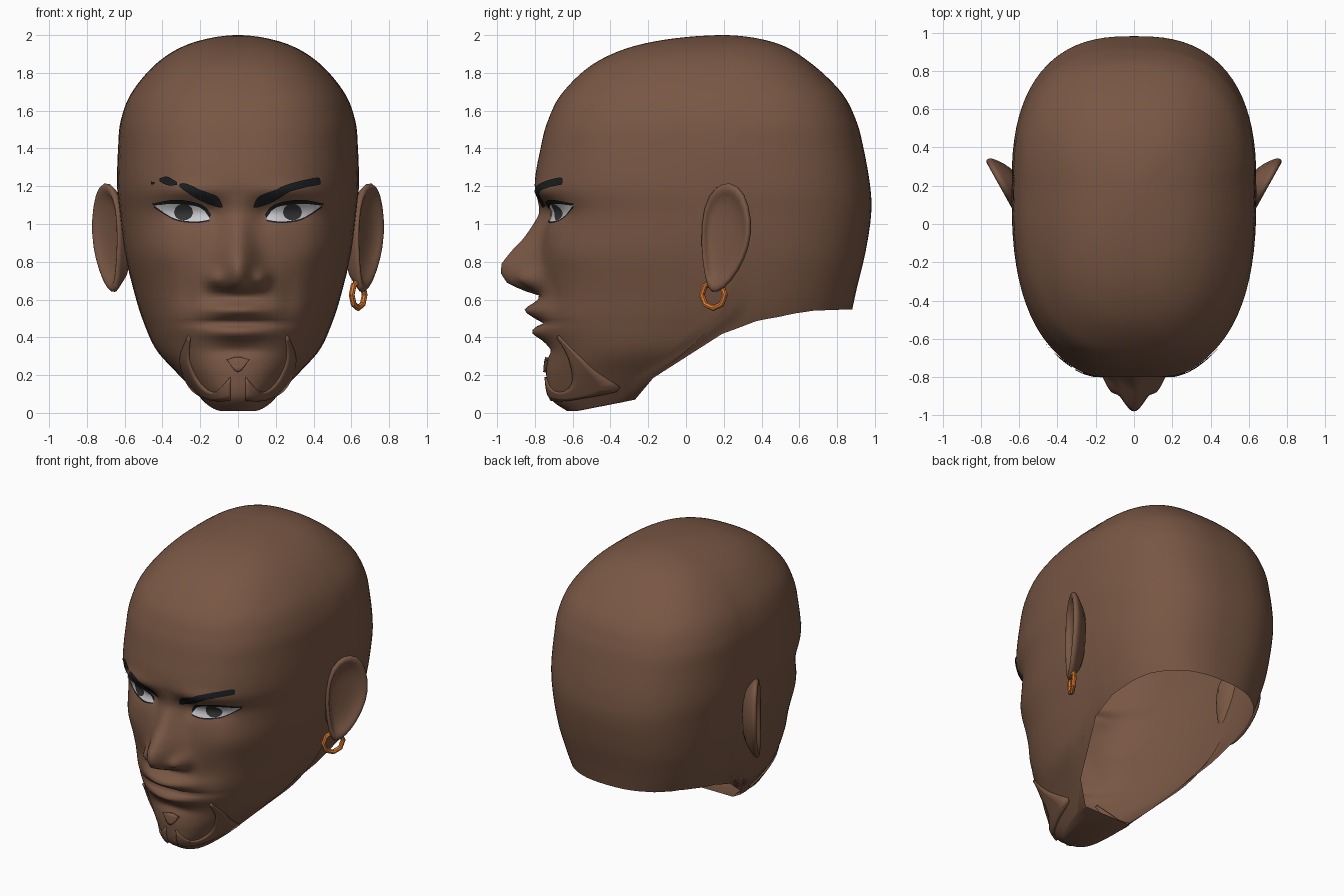
import bpy, bmesh, math
from mathutils import Vector
from mathutils.bvhtree import BVHTree

if "Cube" in bpy.data.objects:
    bpy.data.objects.remove(bpy.data.objects["Cube"], do_unlink=True)


def material(name, r, g, b):
    mat = bpy.data.materials.new(name)
    mat.use_nodes = True
    mat.diffuse_color = (r, g, b, 1)
    mat.node_tree.nodes["Principled BSDF"].inputs["Base Color"].default_value = (r, g, b, 1)
    return mat


SKIN = material("brown skin", 0.19, 0.095, 0.058)
HAIR = material("black hair", 0.012, 0.013, 0.015)
WHITE = material("eye white", 0.6, 0.6, 0.63)
IRIS = material("dark iris", 0.035, 0.035, 0.037)
ORANGE = material("orange metal", 0.72, 0.2, 0.035)


def add_object(name, bm, mat):
    mesh = bpy.data.meshes.new(name)
    bm.to_mesh(mesh)
    mesh.materials.append(mat)
    mesh.shade_smooth()
    obj = bpy.data.objects.new(name, mesh)
    bpy.context.collection.objects.link(obj)
    return obj


def spline(pts, s):
    """Smooth curve through points of any dimension, s counted in points."""
    last = len(pts) - 1
    i = min(max(int(s), 0), last - 1)
    t = s - i
    a, b, c, d = pts[max(i - 1, 0)], pts[i], pts[i + 1], pts[min(i + 2, last)]
    return [q + t / 2 * (r - p + t * (2 * p - 5 * q + 4 * r - u + t * (3 * (q - r) + u - p)))
            for p, q, r, u in zip(a, b, c, d)]


def lookup(table, v):
    """Piecewise linear value from a rising table."""
    for (a, fa), (b, fb) in zip(table, table[1:]):
        if v <= b:
            return fa + (fb - fa) * max(0, (v - a) / (b - a))
    return table[-1][1]


# Skull stations: height, front, back, half width, middle
STATIONS = [
    (.01, -.63, .87, .13, -.4), (.08, -.72, .87, .2, -.27), (.2, -.74, .87, .31, -.16),
    (.33, -.735, .87, .43, 0), (.48, -.78, .87, .5, .15), (.64, -.77, .9, .55, .2),
    (.85, -.77, .95, .6, .18), (1.05, -.75, .98, .625, .18), (1.2, -.8, .975, .64, .18),
    (1.4, -.77, .94, .635, .18), (1.55, -.73, .9, .62, .18), (1.7, -.65, .82, .56, .17),
    (1.86, -.47, .65, .42, .17), (1.96, -.2, .47, .24, .17), (2, .2, .2, 0, .2),
    (1.96, .6, -.1, -.24, .2)]
TOP = len(STATIONS) - 2

# Neck opening height along y, and nose depth along z
NECK = [(-.63, 0), (-.27, .07), (-.18, .18), (-.03, .3), (.14, .4), (.38, .49), (.65, .54), (.88, .55)]
NOSE = [(.62, 0), (.65, .1), (.69, .18), (.74, .21), (.79, .205), (.85, .16), (.92, .1),
        (1.05, .03), (1.16, 0)]

# Soft face bumps: x, z, x spread, z spread, height
BUMPS = [
    (.125, .71, .045, .045, .07),     # nostril wings
    (0, .545, .17, .04, .075),        # upper lip
    (0, .425, .16, .035, .05),        # lower lip
    (0, .475, .22, .014, -.035),      # mouth line
    (0, .33, .13, .03, -.02),         # groove over chin
    (.28, 1.06, .12, .06, -.035),     # eye sockets
    (.14, 1.06, .05, .06, -.025),     # inner eye corners
    (.26, 1.18, .14, .04, .018),      # brow ridge
    (.4, .86, .1, .1, .015),          # cheekbones
    (.27, .62, .05, .12, -.012)]      # cheek folds


def relief(x, z):
    sigma = lookup([(.78, .1), (1.1, .06)], z)
    depth = lookup(NOSE, z) * math.exp(-(x / sigma) ** 2)
    for bx, bz, sx, sz, height in BUMPS:
        depth += height * math.exp(-((x - bx) / sx) ** 2 - ((z - bz) / sz) ** 2)
    return depth


def head_point(s, angle):
    z, front, back, width, mid = spline(STATIONS, s)
    power = 2 / lookup([(.2, 2.3), (.8, 2.6)], z)
    c = math.cos(angle)
    x = width * max(math.sin(angle), 0) ** power
    if c > 0:
        y = mid - (mid - front) * c ** power - relief(x, z)
    else:
        y = mid + (back - mid) * (-c) ** power
    return x, y, z


def head_column(angle, side, rows=120):
    s = 5.5
    while s > 0:
        x, y, z = head_point(s, angle)
        if z < lookup(NECK, y):
            break
        s = max(0, s - .02)
    x, y, z = head_point(s, angle)
    # first point closes the underside of the jaw
    pts = [(x, max(y, -.27), max(z, .07))]
    pts += [head_point(s + (TOP - s) * k / rows, angle) for k in range(rows + 1)]
    return [(side * px, py, pz) for px, py, pz in pts]


# Head: columns are finer across the face
angles = [math.asin((.85 * i / 32) ** 1.3) for i in range(33)]
angles += [angles[-1] + (math.pi - angles[-1]) * i / 28 for i in range(1, 29)]
columns = [head_column(a, 1) for a in angles]
columns += [head_column(a, -1) for a in reversed(angles[1:-1])]
bm = bmesh.new()
grid = [[bm.verts.new(p) for p in col] for col in columns]
for left, right in zip(grid, grid[1:] + grid[:1]):
    for k in range(len(left) - 1):
        bm.faces.new((left[k], right[k], right[k + 1], left[k + 1]))
bmesh.ops.remove_doubles(bm, verts=bm.verts, dist=.0002)
bmesh.ops.recalc_face_normals(bm, faces=bm.faces)
add_object("head", bm, SKIN)
surface = BVHTree.FromBMesh(bm)


def on_face(x, z, lift):
    for _ in range(30):
        hit, normal, _i, _d = surface.ray_cast(Vector((x, -2, z)), Vector((0, 1, 0)))
        if hit:
            return hit + Vector((normal.x, -abs(normal.y), normal.z)) * lift
        x *= .98
    return Vector((x, -.6, z))


def patch(name, mat, upper, lower, lift, side=1, n=18, m=4):
    """Thin plate lying on the face between two curves."""
    bm = bmesh.new()
    rows = []
    for i in range(n + 1):
        s = i / n * (len(upper) - 1)
        a, b = Vector(spline(upper, s)), Vector(spline(lower, s))
        pts = [a.lerp(b, j / m) for j in range(m + 1)]
        rows.append([bm.verts.new(on_face(side * p.x, p.y, lift)) for p in pts])
    for r, q in zip(rows, rows[1:]):
        for j in range(m):
            bm.faces.new((r[j], r[j + 1], q[j + 1], q[j]))
    bmesh.ops.remove_doubles(bm, verts=bm.verts, dist=.0002)
    bm.normal_update()
    if sum(f.normal.y for f in bm.faces) > 0:
        bmesh.ops.reverse_faces(bm, faces=bm.faces)
    return add_object(name, bm, mat)


def thicken(obj, amount):
    mod = obj.modifiers.new("thickness", "SOLIDIFY")
    mod.thickness = amount
    mod.offset = -1


def ear(name, side):
    outline = [(.1, .7), (0, .9), (.06, 1.1), (.3, 1.2), (.6, 1.22), (.87, 1.17),
               (1.02, 1.02), (.97, .88), (.74, .75), (.47, .66), (.2, .63)]
    along, out = Vector((.145, .26, 0)), Vector((.873, -.487, 0))
    # rings: scale, outward offset, forward shift
    rings = [(.6, -.1, -.15), (.92, -.03, 0), (1.03, -.012, 0), (1.02, .014, 0),
             (.88, .018, 0), (.76, -.012, -.03), (.4, -.025, -.1)]
    bm = bmesh.new()
    loops = []
    for scale, off, shift in rings:
        loop = []
        for a, z in outline:
            p = Vector((.62, .08, 0)) + along * (.45 + (a - .45) * scale + shift) + out * off
            loop.append(bm.verts.new((side * p.x, p.y, .93 + (z - .93) * scale)))
        loops.append(loop)
    for r, q in zip(loops, loops[1:]):
        for j in range(len(r)):
            k = (j + 1) % len(r)
            bm.faces.new((r[j], r[k], q[k], q[j]))
    bm.faces.new(loops[0])
    bm.faces.new(loops[-1])
    bmesh.ops.recalc_face_normals(bm, faces=bm.faces)
    add_object(name, bm, SKIN).modifiers.new("rounding", "SUBSURF").levels = 1


# Paired features
lid = [(.15, 1.03), (.19, 1.085), (.25, 1.105), (.34, 1.112), (.44, 1.1)]
under = [(.15, 1.02), (.2, 1.012), (.26, 1.012), (.34, 1.03), (.44, 1.098)]
lash = [(.14, 1.05), (.18, 1.1), (.25, 1.125), (.34, 1.133), (.45, 1.11)]
iris = [(.286 - .05 * math.cos(math.pi * k / 6), .05 * math.sin(math.pi * k / 6)) for k in range(7)]
for label, side in (("left", 1), ("right", -1)):
    ear(label + "_ear", side)
    patch(label + "_eye_white", WHITE, lid, under, .004, side)
    patch(label + "_iris", IRIS, [(x, 1.062 + h) for x, h in iris],
          [(x, 1.062 - .9 * h) for x, h in iris], .006, side)
    patch(label + "_upper_lashes", HAIR, lash, lid, .008, side, m=2)
    patch(label + "_lower_lashes", HAIR, under, [(x, z - .008) for x, z in under], .007, side, m=1)
    # raised beard line round the chin
    strap = patch(label + "_chin_strap", SKIN,
                  [(.26, .41), (.3, .28), (.25, .14), (.15, .075), (.04, .07)],
                  [(.25, .4), (.255, .28), (.2, .16), (.12, .11), (.04, .19)], .012, side)
    thicken(strap, .02)

# Brows: one whole, one with a gap
brow_top = [(.08, 1.1), (.11, 1.15), (.19, 1.18), (.275, 1.212), (.41, 1.245), (.43, 1.23)]
brow_low = [(.08, 1.09), (.11, 1.095), (.19, 1.125), (.275, 1.175), (.41, 1.205), (.43, 1.21)]
patch("left_brow", HAIR, brow_top, brow_low, .008)
patch("right_brow", HAIR, brow_top[:4] + [(.305, 1.21)], brow_low[:4] + [(.305, 1.195)], .008, -1)
patch("right_brow_end", HAIR, [(.32, 1.22), (.37, 1.25), (.41, 1.24)],
      [(.32, 1.205), (.37, 1.205), (.41, 1.225)], .008, -1, n=8)
patch("right_brow_tip", HAIR, [(.435, 1.22), (.455, 1.225)], [(.435, 1.21), (.455, 1.21)], .008, -1, n=3)

# Small tuft below the lip
tuft = patch("lip_tuft", SKIN, [(-.06, .28), (0, .29), (.06, .28)],
             [(-.055, .275), (0, .215), (.055, .275)], .016, n=8)
thicken(tuft, .02)

# Earring on the left ear
bpy.ops.mesh.primitive_torus_add(major_segments=8, minor_segments=8, major_radius=.07, minor_radius=.016,
                                 location=(.636, .145, .625), rotation=(0, math.pi / 2, -.509))
hoop = bpy.context.object
hoop.name = "earring"
hoop.data.materials.append(ORANGE)
bpy.ops.object.shade_smooth_by_angle()
